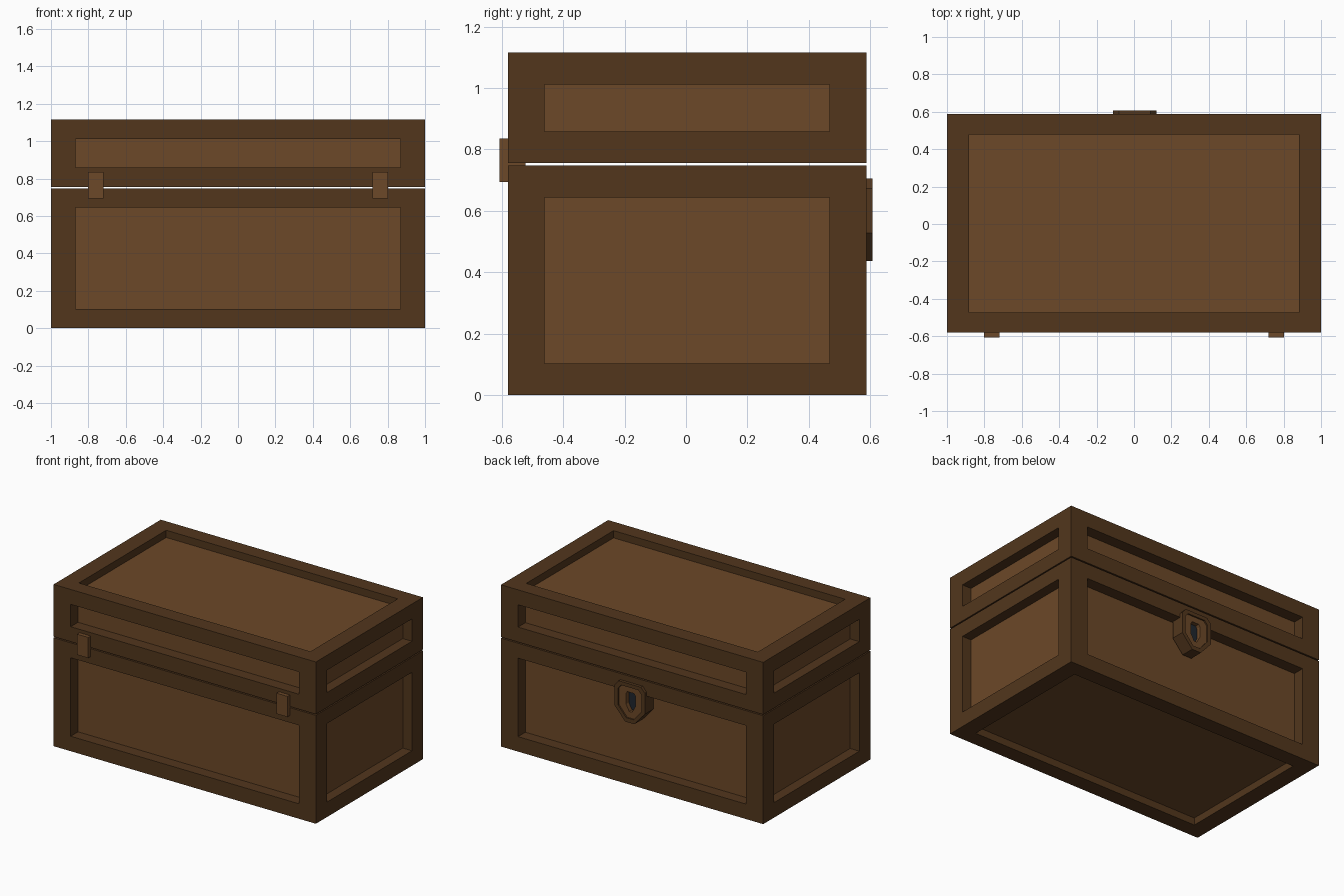
import bpy, bmesh
from mathutils import Vector

if "Cube" in bpy.data.objects:
    bpy.data.objects.remove(bpy.data.objects["Cube"])


def material(name, rgb):
    m = bpy.data.materials.new(name)
    m.diffuse_color = (*rgb, 1)
    m.use_nodes = True
    m.node_tree.nodes["Principled BSDF"].inputs["Base Color"].default_value = m.diffuse_color
    return m


FRAME = material("dark_wood", (0.084, 0.037, 0.012))
PANEL = material("light_wood", (0.15, 0.065, 0.021))
IRON = material("dark_iron", (0.014, 0.019, 0.027))


def finish(name, bm, mats):
    bmesh.ops.recalc_face_normals(bm, faces=bm.faces)
    me = bpy.data.meshes.new(name)
    bm.to_mesh(me)
    bm.free()
    for m in mats:
        me.materials.append(m)
    ob = bpy.data.objects.new(name, me)
    bpy.context.collection.objects.link(ob)
    return ob


def box(lo, hi):
    bm = bmesh.new()
    bmesh.ops.create_cube(bm, size=1)
    lo, hi = Vector(lo), Vector(hi)
    for v in bm.verts:
        v.co = (lo + hi) / 2 + v.co * (hi - lo)
    bm.normal_update()
    return bm


def recess(bm, face, margin, depth, mat):
    """Sink a rectangular panel into a box face; margin is given per axis."""
    n = face.normal.copy()
    c = face.calc_center_median()
    half = [abs(face.verts[0].co[i] - c[i]) for i in range(3)]
    bmesh.ops.inset_individual(bm, faces=[face], thickness=0.05)
    for v in face.verts:
        for i in range(3):
            if abs(n[i]) < 0.5:
                s = 1 if v.co[i] > c[i] else -1
                v.co[i] = c[i] + s * (half[i] - margin[i])
    bmesh.ops.inset_individual(bm, faces=[face], thickness=0.01)
    # wall loop matches the opening, floor is pushed straight in
    for v in face.verts:
        outer = [e.other_vert(v) for e in v.link_edges if e not in face.edges]
        v.co = outer[0].co - n * depth
    face.material_index = mat


def chest_part(name, z0, z1, open_dir, cavity):
    bm = box((-1, -0.58, z0), (1, 0.587, z1))
    for f in list(bm.faces):
        n = f.normal.copy()
        if n.z * open_dir > 0.5:                      # hollow storage side
            recess(bm, f, (0.13, 0.12, 0), cavity, 0)
        elif abs(n.z) > 0.5:                          # top / bottom panel
            recess(bm, f, (0.117, 0.108, 0), 0.05, 1)
        elif abs(n.y) > 0.5:                          # front / back panel
            recess(bm, f, (0.13, 0, 0.103), 0.08, 1)
        else:                                         # end panels
            recess(bm, f, (0, 0.12, 0.103), 0.07, 1)
    return finish(name, bm, [FRAME, PANEL])


# Chest body and lid
chest_part("chest_body", 0.0, 0.747, 1, 0.64)
chest_part("chest_lid", 0.755, 1.115, -1, 0.27)

# Hinges
for side, x in (("left", -0.76), ("right", 0.76)):
    finish(side + "_hinge", box((x - 0.042, -0.607, 0.693), (x + 0.042, -0.522, 0.835)), [PANEL])

# Shield-shaped lock plate with stepped face and keyhole
bm = bmesh.new()
half = [(0.085, 0.705), (0.115, 0.672), (0.115, 0.527), (0.035, 0.437)]
outline = half + [(-x, z) for x, z in reversed(half)]
front = bm.faces.new([bm.verts.new((x + 0.004, 0.607, z)) for x, z in reversed(outline)])
bm.normal_update()
if front.normal.y < 0:
    front.normal_flip()
back = bmesh.ops.extrude_face_region(bm, geom=[front], use_keep_orig=True)["geom"]
for v in back:
    if isinstance(v, bmesh.types.BMVert):
        v.co.y = 0.515
bm.normal_update()


def step(scale_x, scale_z, depth, mat):
    """Scaled inset of the lock face followed by a straight sink."""
    c = Vector((0.004, 0, 0.58))
    old = {v.index: v.co.copy() for v in front.verts}
    for k in range(2):
        bmesh.ops.inset_individual(bm, faces=[front], thickness=0.002)
        for v in front.verts:
            src = [e.other_vert(v) for e in v.link_edges if e not in front.edges][0].co
            if k == 0:
                v.co = Vector((c.x + (src.x - c.x) * scale_x, src.y, c.z + (src.z - c.z) * scale_z))
            else:
                v.co = Vector((src.x, src.y - depth, src.z))
    front.material_index = mat


step(0.77, 0.8, 0.01, 1)
step(0.4, 0.62, 0.03, 2)
finish("lock_plate", bm, [FRAME, PANEL, IRON])
